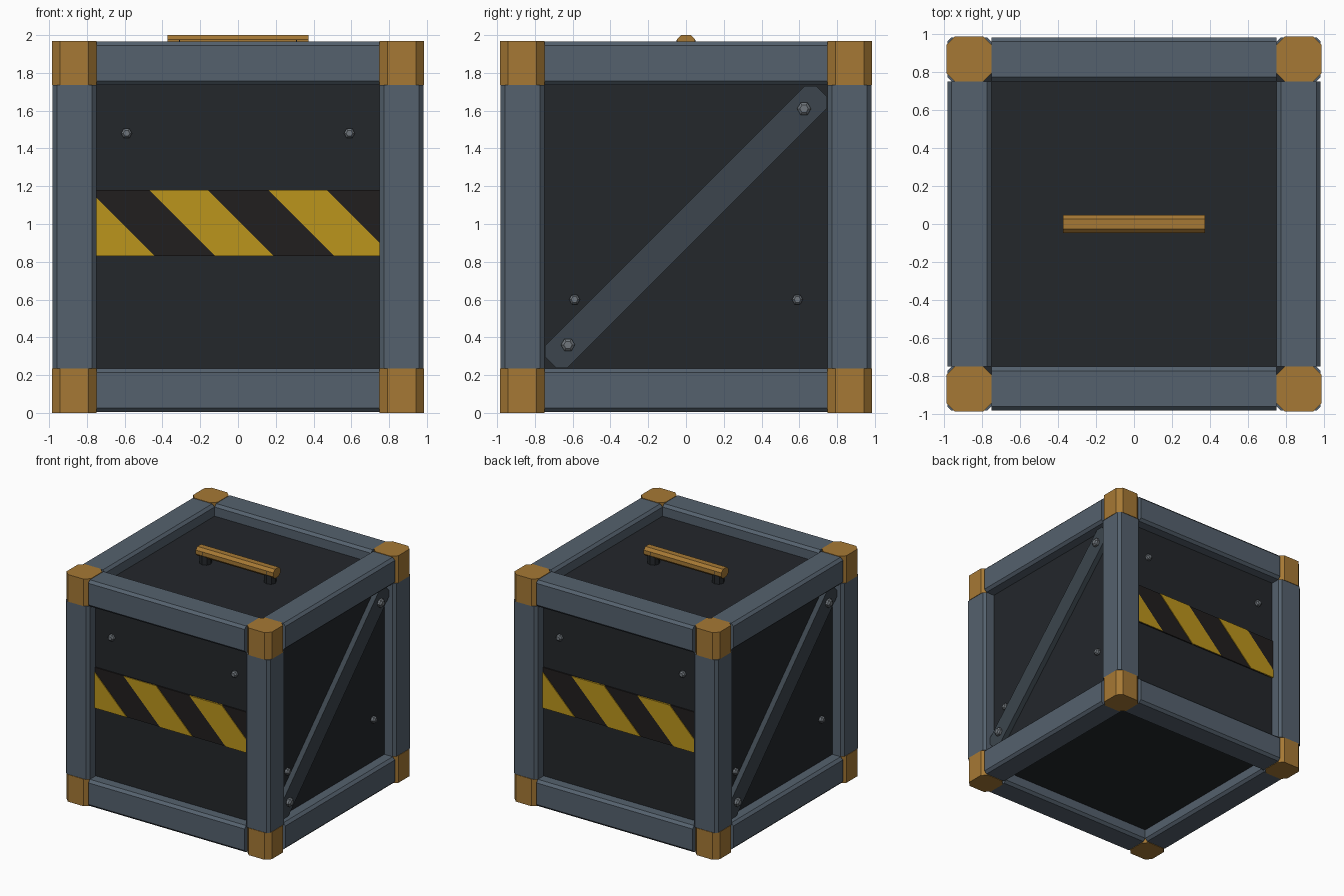
import bpy, bmesh
from math import pi, cos, sin
from mathutils import Matrix, Vector

if "Cube" in bpy.data.objects:
    bpy.data.objects.remove(bpy.data.objects["Cube"])

H = 0.985      # half size of the crate, also its centre height
IN = 0.75      # inner edge of the frame
P = 0.88       # panel surface distance from the centre


def material(name, r, g, b):
    m = bpy.data.materials.new(name)
    m.diffuse_color = (r, g, b, 1)
    m.use_nodes = True
    m.node_tree.nodes["Principled BSDF"].inputs["Base Color"].default_value = m.diffuse_color
    return m


STEEL = material("slate_steel", 0.09, 0.12, 0.155)
DARK = material("dark_panel", 0.017, 0.02, 0.024)
BRACE = material("brace_steel", 0.045, 0.06, 0.075)
BLACK = material("black_paint", 0.015, 0.013, 0.013)
YELLOW = material("yellow_paint", 0.5, 0.3, 0.012)
GOLD = material("ochre_metal", 0.38, 0.19, 0.035)
BOLT = material("bolt_metal", 0.16, 0.18, 0.2)


def finish(name, bm, mat, matrix=Matrix()):
    bmesh.ops.transform(bm, matrix=matrix, verts=bm.verts)
    bmesh.ops.recalc_face_normals(bm, faces=bm.faces)
    me = bpy.data.meshes.new(name)
    bm.to_mesh(me)
    bm.free()
    me.materials.append(mat)
    ob = bpy.data.objects.new(name, me)
    bpy.context.collection.objects.link(ob)
    return ob


def box(name, centre, size, mat, axis=None, chamfer=0.0):
    """Box whose edges parallel to the given axis are chamfered."""
    bm = bmesh.new()
    bmesh.ops.create_cube(bm, size=1)
    bmesh.ops.scale(bm, vec=size, verts=bm.verts)
    if axis is not None:
        edges = [e for e in bm.edges
                 if abs((e.verts[0].co - e.verts[1].co)[axis]) > 1e-4]
        bmesh.ops.bevel(bm, geom=edges, offset=chamfer, segments=1, affect='EDGES')
    return finish(name, bm, mat, Matrix.Translation(centre))


def plate(name, points, y0, y1, mat, matrix):
    """Flat outline in x/z extruded from y0 to y1."""
    bm = bmesh.new()
    face = bm.faces.new([bm.verts.new((x, y0, z)) for x, z in points])
    out = bmesh.ops.extrude_face_region(bm, geom=[face])
    verts = [g for g in out["geom"] if isinstance(g, bmesh.types.BMVert)]
    bmesh.ops.translate(bm, vec=(0, y1 - y0, 0), verts=verts)
    return finish(name, bm, mat, matrix)


def bolt(name, x, z, y, r, matrix):
    """Hexagonal bolt head with a tapered cap, facing -y."""
    bm = bmesh.new()
    for r2, depth, off in ((r, 0.02, 0.01), (r * 0.6, 0.012, 0.026)):
        m = Matrix.Translation((x, y - off, z)) @ Matrix.Rotation(pi / 2, 4, 'X') @ Matrix.Rotation(pi / 6, 4, 'Z')
        bmesh.ops.create_cone(bm, cap_ends=True, segments=6, radius1=r,
                              radius2=r2, depth=depth, matrix=m)
    finish(name, bm, BOLT, matrix)


# Recessed panels
box("panel_core", (0, 0, H), (2 * P, 2 * P, 2 * P), DARK)

# Corner blocks
c = (H + IN) / 2
for x in (-c, c):
    for y in (-c, c):
        for z in (-c, c):
            box("corner_block", (x, y, H + z), (H - IN,) * 3, GOLD, 2, 0.042)

# Frame beams, four along each axis
outer = 0.981
b = (outer + IN) / 2
for axis in range(3):
    for s in (-1, 1):
        for t in (-1, 1):
            centre, size = [b * s, b * t], [outer - IN] * 2
            centre.insert(axis, 0)
            size.insert(axis, 2 * IN)
            box("frame_beam", Vector(centre) + Vector((0, 0, H)), size, STEEL, axis, 0.022)


def clip(points, limit, sign):
    """Clip an x/z outline against x = limit."""
    out = []
    for p, q in zip(points, points[1:] + points[:1]):
        a, d = sign * (limit - p[0]), sign * (limit - q[0])
        if a >= 0:
            out.append(p)
        if a * d < 0:
            f = a / (a - d)
            out.append((limit, p[1] + f * (q[1] - p[1])))
    return out


# Front and back: hazard band and bolts
lo, hi = 0.83, 1.18
for side, turn in (("front", 0), ("back", pi)):
    m = Matrix.Rotation(turn, 4, 'Z')
    plate(side + "_band", [(-IN, lo), (IN, lo), (IN, hi), (-IN, hi)],
          -P + 0.01, -P - 0.01, BLACK, m)
    for i in range(3):
        x = -1.1 + 0.63 * i
        pts = [(x, hi), (x + 0.35, lo), (x + 0.66, lo), (x + 0.31, hi)]
        pts = clip(clip(pts, IN, 1), -IN, -1)
        plate(side + "_stripe", pts, -P, -P - 0.016, YELLOW, m)
    for x in (-0.59, 0.59):
        bolt(side + "_bolt", x, 1.48, -P, 0.029, m)

# Left and right: diagonal brace with bolts
L, W, C = 1.015, 0.083, 0.042
outline = [(-L, -W + C), (-L + C, -W), (L - C, -W), (L, -W + C),
           (L, W - C), (L - C, W), (-L + C, W), (-L, W - C)]
diagonal = [((u - v) * cos(pi / 4), H + (u + v) * sin(pi / 4)) for u, v in outline]
for side, turn in (("right", pi / 2), ("left", -pi / 2)):
    m = Matrix.Rotation(turn, 4, 'Z')
    plate(side + "_brace", diagonal, -P + 0.01, -P - 0.045, BRACE, m)
    for s in (-1, 1):
        bolt(side + "_brace_bolt", 0.625 * s, H + 0.625 * s, -P - 0.045, 0.037, m)
        bolt(side + "_bolt", 0.59 * s, 0.6, -P, 0.029, m)

# Handle
box("handle_bar", (0, 0, 1.96), (0.745, 0.096, 0.08), GOLD, 0, 0.023)
for x in (-0.31, 0.31):
    bm = bmesh.new()
    bmesh.ops.create_cone(bm, cap_ends=True, segments=8, radius1=0.049, radius2=0.049,
                          depth=0.12, matrix=Matrix.Translation((x, 0, 1.915)))
    finish("handle_post", bm, DARK)
